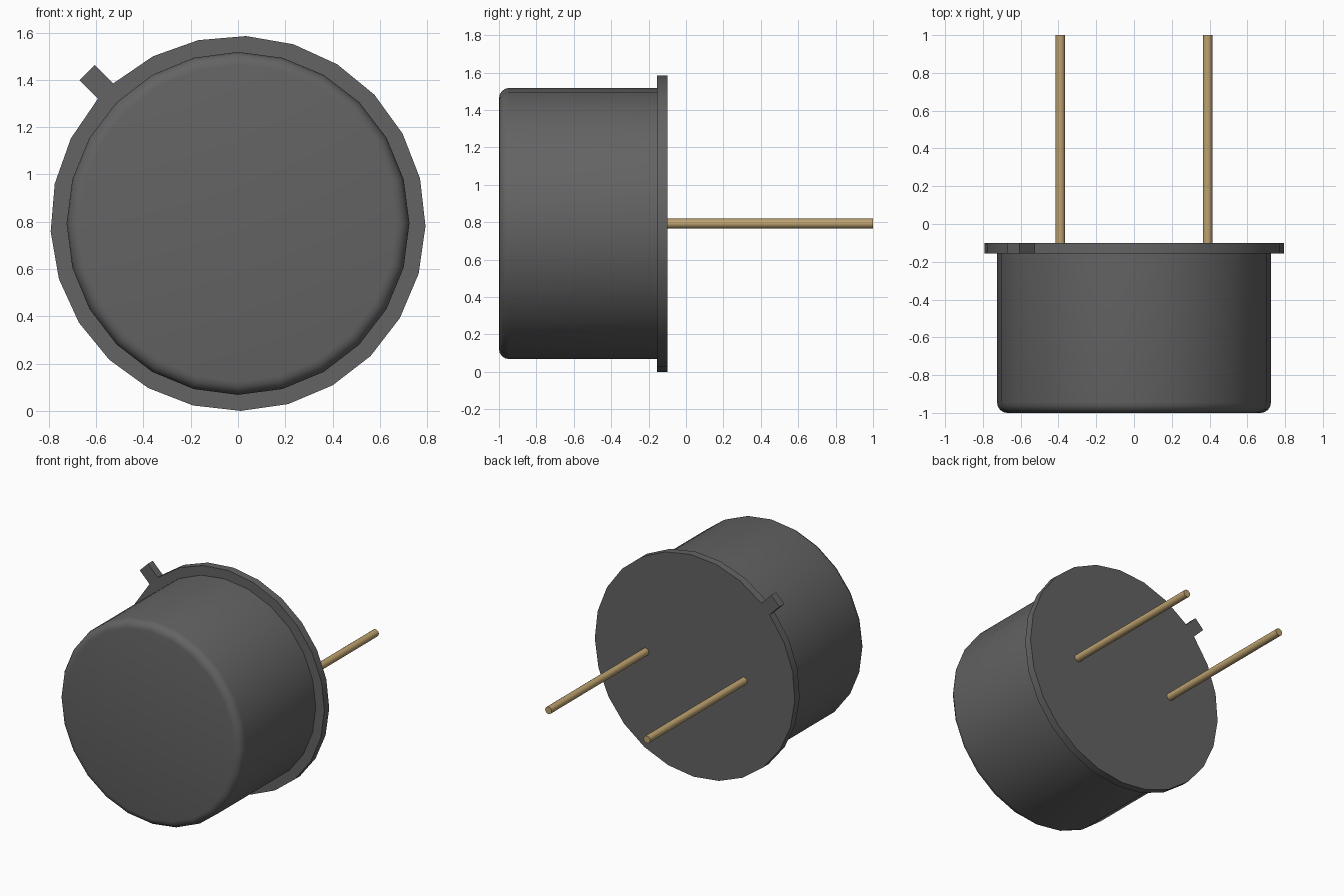
import bpy, bmesh, math

cube = bpy.data.objects.get("Cube")
if cube:
    bpy.data.objects.remove(cube, do_unlink=True)

CZ = 0.793            # height of the can's axis
FLANGE_R = 0.793
CAN_R = 0.725
BEVEL = 0.055
FRONT, SEAT, BACK, TIP = -1.0, -0.155, -0.10, 1.0


def material(name, colour):
    m = bpy.data.materials.new(name)
    m.use_nodes = True
    m.diffuse_color = (*colour, 1)
    m.node_tree.nodes["Principled BSDF"].inputs["Base Color"].default_value = (*colour, 1)
    return m


def finish(name, bm, mat, angle=35):
    bmesh.ops.recalc_face_normals(bm, faces=bm.faces)
    mesh = bpy.data.meshes.new(name)
    bm.to_mesh(mesh)
    bm.free()
    mesh.materials.append(mat)
    ob = bpy.data.objects.new(name, mesh)
    bpy.context.collection.objects.link(ob)
    bpy.ops.object.select_all(action='DESELECT')
    ob.select_set(True)
    bpy.context.view_layer.objects.active = ob
    bpy.ops.object.shade_smooth_by_angle(angle=math.radians(angle))
    return ob


def turned(name, profile, sides, mat, x=0.0):
    """Closed solid turned around a front-to-back axis from (radius, y) points."""
    bm = bmesh.new()
    rings = []
    for r, y in profile:
        rings.append([bm.verts.new((x + r * math.sin(2 * math.pi * i / sides), y,
                                    CZ + r * math.cos(2 * math.pi * i / sides)))
                      for i in range(sides)])
    for a, b in zip(rings, rings[1:]):
        for i in range(sides):
            j = (i + 1) % sides
            bm.faces.new((a[i], a[j], b[j], b[i]))
    bm.faces.new(rings[0])
    bm.faces.new(rings[-1])
    return finish(name, bm, mat)


grey = material("dark grey metal", (0.125, 0.125, 0.125))
gold = material("gold lead", (0.51, 0.36, 0.16))

# Can with a rounded front rim
rim = [(CAN_R - BEVEL * (1 - math.sin(t)), FRONT + BEVEL * (1 - math.cos(t)))
       for t in (math.radians(22.5 * k) for k in range(5))]
turned("can", rim + [(CAN_R, SEAT + 0.01)], 24, grey)

# Flange outline: an arc broken by a square locating tab at the upper right of the model
half, tab_r, mid = 0.046, 0.902, math.radians(135)
gap = math.asin(half / FLANGE_R)
arc = 2 * math.pi - 2 * gap
outline = [(FLANGE_R * math.cos(mid + gap + arc * i / 24),
            FLANGE_R * math.sin(mid + gap + arc * i / 24)) for i in range(25)]
for s in (-half, half):
    outline.append((tab_r * math.cos(mid) - s * math.sin(mid),
                    tab_r * math.sin(mid) + s * math.cos(mid)))
bm = bmesh.new()
face = bm.faces.new([bm.verts.new((x, SEAT, CZ + z)) for x, z in outline])
new = bmesh.ops.extrude_face_region(bm, geom=[face], use_keep_orig=True)["geom"]
bmesh.ops.translate(bm, vec=(0, BACK - SEAT, 0),
                    verts=[v for v in new if isinstance(v, bmesh.types.BMVert)])
finish("flange", bm, grey)

# Two straight leads
for side, x in (("left", 0.39), ("right", -0.39)):
    turned(side + "_lead", [(0.026, BACK - 0.01), (0.026, TIP)], 16, gold, x)
